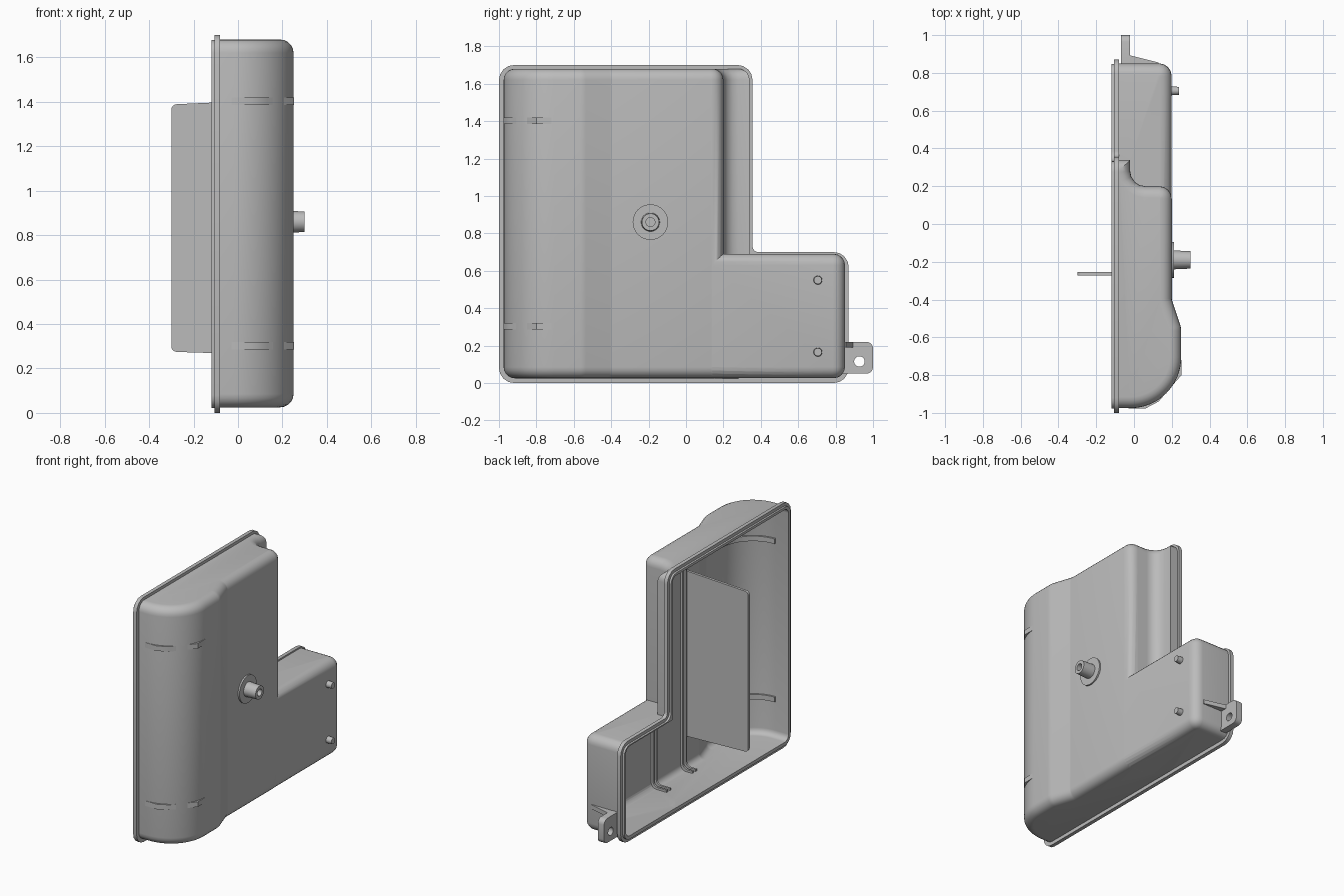
import bpy, bmesh, math
from mathutils import Vector

cube = bpy.data.objects.get("Cube")
if cube:
    bpy.data.objects.remove(cube, do_unlink=True)

GREY = (0.5, 0.5, 0.5, 1)
mat = bpy.data.materials.new("plain grey plastic")
mat.use_nodes = True
mat.diffuse_color = GREY
mat.node_tree.nodes["Principled BSDF"].inputs["Base Color"].default_value = GREY


def fillet(points, closed=True):
    """Round the corners of a 2D path given as (u, v[, radius])."""
    out = []
    for i, p in enumerate(points):
        c = Vector(p[:2])
        r = p[2] if len(p) > 2 else 0
        if r == 0 or (not closed and i in (0, len(points) - 1)):
            out.append(c)
            continue
        a = (Vector(points[i - 1][:2]) - c).normalized()
        b = (Vector(points[(i + 1) % len(points)][:2]) - c).normalized()
        half = a.angle(b) / 2
        centre = c + (a + b).normalized() * r / math.sin(half)
        v0 = c + a * r / math.tan(half) - centre
        v1 = c + b * r / math.tan(half) - centre
        w = math.pi - 2 * half
        n = max(4, int(r * 60))
        for k in range(n + 1):
            t = k / n
            out.append(centre + (v0 * math.sin((1 - t) * w) + v1 * math.sin(t * w)) / math.sin(w))
    return out


def inset(path, d):
    """Move an open counter-clockwise path inwards by d."""
    segs = [(b - a).normalized() for a, b in zip(path, path[1:])]
    norms = [Vector((-s.y, s.x)) for s in segs]
    out = []
    for i, p in enumerate(path):
        n0, n1 = norms[max(i - 1, 0)], norms[min(i, len(norms) - 1)]
        m = (n0 + n1).normalized()
        out.append(p + m * d / max(m.dot(n0), 0.3))
    return out


def loft(name, rings):
    """Skin closed rings of 3D points and cap both ends."""
    bm = bmesh.new()
    rows = [[bm.verts.new(p) for p in ring] for ring in rings]
    for lo, hi in zip(rows, rows[1:]):
        for j in range(len(lo)):
            k = (j + 1) % len(lo)
            bm.faces.new((lo[j], lo[k], hi[k], hi[j]))
    bm.faces.new(rows[0][::-1])
    bm.faces.new(rows[-1])
    bmesh.ops.recalc_face_normals(bm, faces=bm.faces)
    mesh = bpy.data.meshes.new(name)
    bm.to_mesh(mesh)
    bm.free()
    mesh.materials.append(mat)
    obj = bpy.data.objects.new(name, mesh)
    bpy.context.collection.objects.link(obj)
    return obj


AXES = {"X": lambda u, v, w: (w, u, v),
        "Y": lambda u, v, w: (u, w, v),
        "Z": lambda u, v, w: (u, v, w)}


def extrude(name, outline, axis, a, b):
    place = AXES[axis]
    return loft(name, [[place(p[0], p[1], w) for p in outline] for w in (a, b)])


def lathe(name, profile, y, z, n=32):
    """Turn a (radius, x) profile about an axis along x."""
    return loft(name, [[(x, y + r * math.cos(2 * math.pi * k / n), z + r * math.sin(2 * math.pi * k / n))
                        for k in range(n)] for r, x in profile])


def pillow(name, path, z0, z1, r, open_x, steps=5):
    """Upright prism with rounded top and bottom rims, flat on the open side."""
    levels = [(r * (1 - math.sin(a)), r * (1 - math.cos(a)))
              for a in (math.pi / 2 * i / steps for i in range(steps + 1))]
    levels = [(d, z0 + h) for d, h in levels] + [(d, z1 - h) for d, h in reversed(levels)]
    rings = []
    for d, z in levels:
        ring = inset(path, d)
        ring[0].x = ring[-1].x = open_x
        rings.append([(p.x, p.y, z) for p in ring])
    return loft(name, rings)


def combine(target, tool, operation):
    mod = target.modifiers.new("cut", "BOOLEAN")
    mod.operation, mod.object, mod.solver = operation, tool, "EXACT"
    bpy.context.view_layer.objects.active = target
    bpy.ops.object.modifier_apply(modifier=mod.name)
    bpy.data.objects.remove(tool, do_unlink=True)


# Housing: tall bulged part and low part, joined
WALL, RIM = 0.02, 0.06
tall = fillet([(-0.1, -0.975), (0.25, -0.975, 0.27), (0.25, -0.55, 0.1), (0.2, -0.4, 0.03),
               (0.2, 0.2, 0.065), (-0.02, 0.2, 0.08), (-0.02, 0.34), (-0.1, 0.34)], False)
low = fillet([(-0.1, -0.3), (0.199, -0.3), (0.199, 0.85, 0.065), (-0.1, 0.85)], False)
blocks = [(tall, 0.025, 1.68), (low, 0.026, 0.69)]
housing = pillow("housing_shell", *blocks[0], RIM, -0.1)
combine(housing, pillow("low_part", *blocks[1], RIM, -0.1), "UNION")


# Flange and sealing lip around the open side
def ell(d):
    r = 0.08 - d
    return fillet([(d - 1, d, r), (0.87 - d, d, r), (0.87 - d, 0.7 - d, r),
                   (0.356 - d, 0.7 - d, 0.03 + d), (0.356 - d, 1.7 - d, r), (d - 1, 1.7 - d, r)])


combine(housing, extrude("flange", ell(0), "X", -0.106, -0.08), "UNION")
combine(housing, extrude("lip", ell(0.022), "X", -0.12, -0.09), "UNION")

# Hollow inside
for path, z0, z1 in blocks:
    void = pillow("void", inset(path, WALL), z0 + WALL, z1 - WALL, RIM - WALL, -0.2)
    combine(housing, void, "DIFFERENCE")

# Divider fin standing out of the open side
extrude("divider_fin", fillet([(0.19, 0.26), (0.19, 1.41), (-0.3, 1.388, 0.025), (-0.3, 0.275, 0.025)]),
        "Y", -0.272, -0.254)

# Paired guide ribs along the back wall, floor and ceiling
for i, (y, end) in enumerate([(-0.24, 0.09), (-0.205, 0.09), (0.085, 0.06), (0.12, 0.06)]):
    rib = fillet([(end, 0.035), (0.19, 0.035, 0.05), (0.19, 1.67, 0.05), (end, 1.67),
                  (end, 1.645), (0.165, 1.645, 0.035), (0.165, 0.06, 0.035), (end, 0.06)])
    extrude(f"guide_rib_{i + 1}", rib, "Y", y - 0.007, y + 0.007)


# Strap plates outside the bulge, with matching bands inside
def bulge_arc(r):
    return [(-0.02 + r * math.cos(a), -0.705 + r * math.sin(a))
            for a in (-math.pi / 2 * k / 14 for k in range(15))]


strap = [(-0.03, -0.977), (0.06, -0.977), (0.13, -0.94), (0.251, -0.8), (0.251, -0.72)]
for label, z in (("lower", 0.285), ("upper", 1.385)):
    extrude(label + "_strap_plate", strap + bulge_arc(0.26), "Z", z, z + 0.035)
    extrude(label + "_inner_band", bulge_arc(0.255) + bulge_arc(0.238)[::-1], "Z", z, z + 0.035)

# Hollow spigot on its washer, and two locating pins
lathe("spigot", [(0.095, 0.19), (0.095, 0.211), (0.05, 0.211), (0.046, 0.3),
                 (0.024, 0.3), (0.024, 0.24)], -0.19, 0.86)
for label, z in (("lower", 0.165), ("upper", 0.55)):
    lathe(label + "_pin", [(0.024, 0.19), (0.021, 0.238)], 0.705, z, 20)

# Mounting tab with its hole and gusset
tab = extrude("mounting_tab", fillet([(0.835, 0.05), (1.0, 0.05, 0.035), (1.0, 0.22, 0.035), (0.835, 0.22)]),
              "X", -0.07, -0.022)
hole = [(0.927 + 0.028 * math.cos(math.pi * k / 12), 0.115 + 0.028 * math.sin(math.pi * k / 12))
        for k in range(24)]
combine(tab, extrude("hole", hole, "X", -0.2, 0.1), "DIFFERENCE")
extrude("tab_gusset", [(-0.03, 0.84), (0.13, 0.84), (0.13, 0.855), (-0.03, 0.895)], "Z", 0.19, 0.219)

# Smooth shading with sharp edges kept
bpy.ops.object.select_all(action="DESELECT")
for obj in bpy.context.scene.objects:
    if obj.type == "MESH" and mat.name in obj.data.materials:
        obj.select_set(True)
        bpy.context.view_layer.objects.active = obj
bpy.ops.object.shade_smooth_by_angle(angle=math.radians(35))
